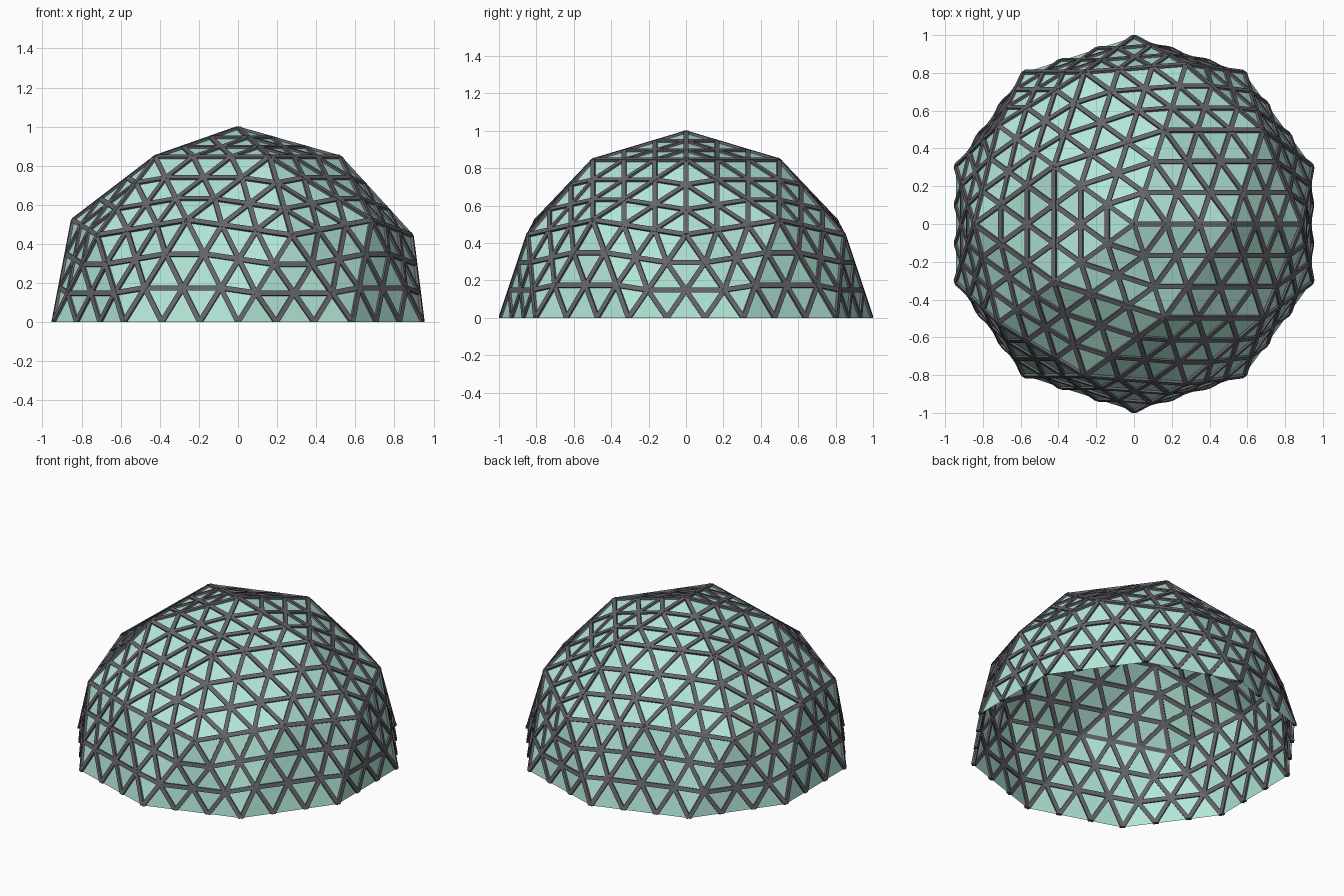
import bpy, bmesh
from mathutils import Matrix

if "Cube" in bpy.data.objects:
    bpy.data.objects.remove(bpy.data.objects["Cube"])

R = 0.99         # dome radius on the panel surface
DIV = 3          # flat divisions per large triangle
WIDTH = 0.026    # strut width
DEPTH = 0.022    # strut depth


def material(name, color):
    m = bpy.data.materials.new(name)
    m.diffuse_color = color
    m.use_nodes = True
    m.node_tree.nodes["Principled BSDF"].inputs["Base Color"].default_value = m.diffuse_color
    return m


def make_object(name, bm, mat):
    me = bpy.data.meshes.new(name)
    bm.to_mesh(me)
    me.materials.append(mat)
    ob = bpy.data.objects.new(name, me)
    bpy.context.collection.objects.link(ob)
    return ob


# Upper half of a two-frequency icosphere
dome = bmesh.new()
bmesh.ops.create_icosphere(dome, subdivisions=2, radius=R)
bmesh.ops.delete(dome, geom=[v for v in dome.verts if v.co.z < -0.01], context='VERTS')

# Panels: split every large triangle into nine flat ones
panels = bmesh.new()
for f in dome.faces:
    a, b, c = (v.co for v in f.verts)
    grid = {(i, j): panels.verts.new(a + (b - a) * i / DIV + (c - a) * j / DIV)
            for i in range(DIV + 1) for j in range(DIV + 1 - i)}
    for i in range(DIV):
        for j in range(DIV - i):
            panels.faces.new((grid[i, j], grid[i + 1, j], grid[i, j + 1]))
            if i + j < DIV - 1:
                panels.faces.new((grid[i + 1, j], grid[i + 1, j + 1], grid[i, j + 1]))
bmesh.ops.remove_doubles(panels, verts=panels.verts[:], dist=0.001)
panels.normal_update()

# Struts: one flat bar along every edge except the open base rim
struts = bmesh.new()
for e in panels.edges:
    if e.is_boundary:
        continue
    p, q = (v.co for v in e.verts)
    along = (q - p).normalized()
    out = (e.link_faces[0].normal + e.link_faces[1].normal).normalized()
    side = out.cross(along)
    frame = Matrix((along * (q - p).length, side * WIDTH, out * DEPTH)).transposed().to_4x4()
    frame.translation = (p + q) / 2
    bmesh.ops.create_cube(struts, size=1, matrix=frame)

# Trim strut ends level with the ground
bmesh.ops.bisect_plane(struts, geom=struts.verts[:] + struts.edges[:] + struts.faces[:],
                       plane_co=(0, 0, 0), plane_no=(0, 0, 1), clear_inner=True)
bmesh.ops.holes_fill(struts, edges=[e for e in struts.edges if e.is_boundary], sides=8)

make_object("dome_panels", panels, material("panel_green", (0.45, 0.8, 0.68, 1)))
make_object("dome_struts", struts, material("strut_grey", (0.13, 0.13, 0.16, 1)))
for bm in (dome, panels, struts):
    bm.free()
